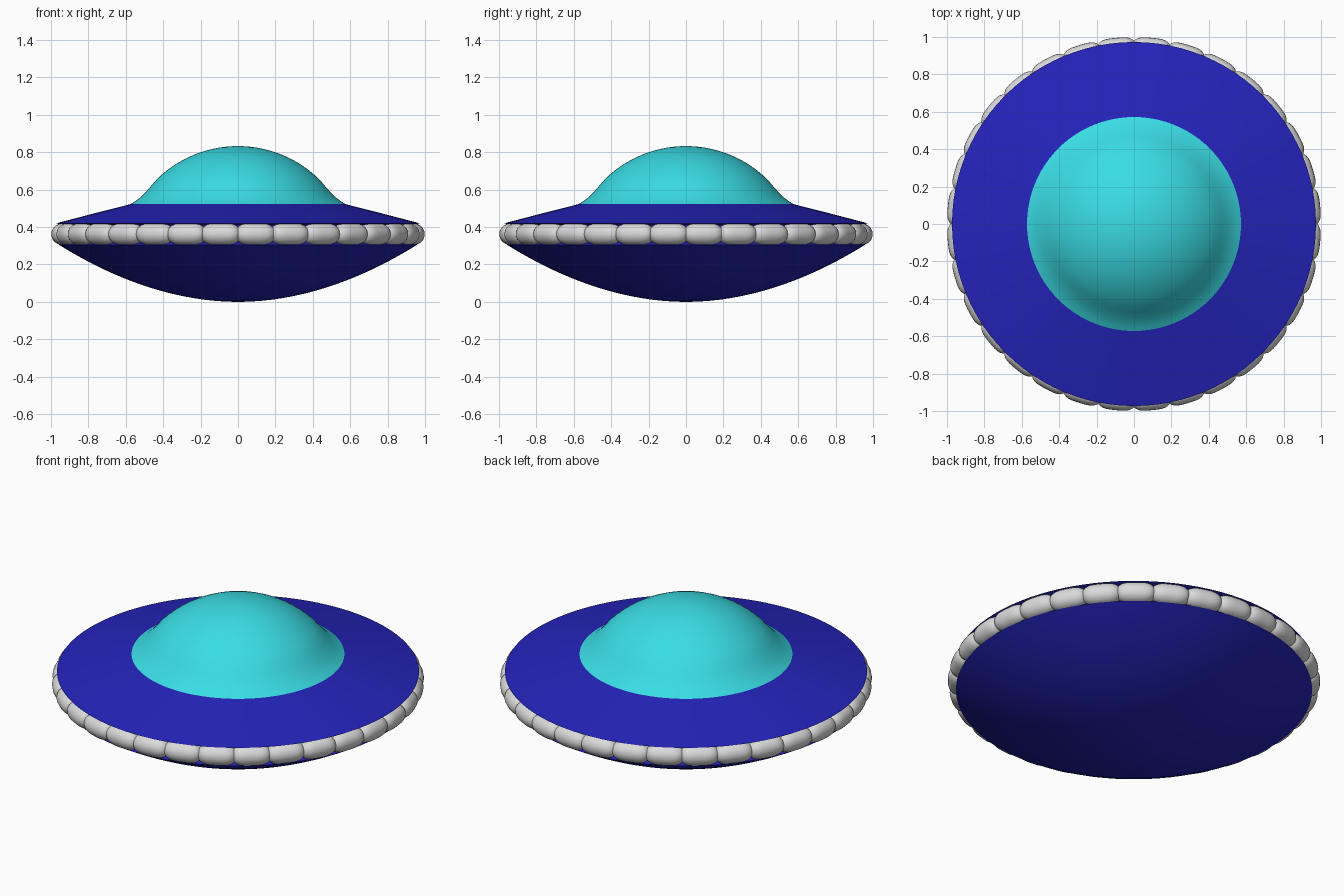
import bpy, bmesh, math
from mathutils import Matrix

if "Cube" in bpy.data.objects:
    bpy.data.objects.remove(bpy.data.objects["Cube"])


def material(name, rgb, rough=0.5):
    m = bpy.data.materials.new(name)
    m.use_nodes = True
    m.diffuse_color = (*rgb, 1)
    bsdf = m.node_tree.nodes["Principled BSDF"]
    bsdf.inputs["Base Color"].default_value = (*rgb, 1)
    bsdf.inputs["Roughness"].default_value = rough
    return m


blue = material("deep blue", (0.018, 0.017, 0.50))
cyan = material("cyan glass", (0.042, 0.72, 0.78))
grey = material("light grey", (0.70, 0.70, 0.70))


def finish(name, bm, mat, angle=30):
    bmesh.ops.recalc_face_normals(bm, faces=bm.faces)
    me = bpy.data.meshes.new(name)
    bm.to_mesh(me)
    bm.free()
    me.materials.append(mat)
    ob = bpy.data.objects.new(name, me)
    bpy.context.collection.objects.link(ob)
    bpy.ops.object.select_all(action="DESELECT")
    ob.select_set(True)
    bpy.context.view_layer.objects.active = ob
    bpy.ops.object.shade_smooth_by_angle(angle=math.radians(angle))
    return ob


def loft(bm, rings, closed_profile=False):
    """Skin rings of equal size; a ring of one vertex is a pole."""
    for a, b in zip(rings, rings[1:]):
        n = max(len(a), len(b))
        for i in range(n):
            j = (i + 1) % n
            quad = [a[i % len(a)], a[j % len(a)], b[j % len(b)], b[i % len(b)]]
            bm.faces.new(list(dict.fromkeys(quad)))


def lathe(name, profile, mat, segments=96):
    bm = bmesh.new()
    rings = []
    for r, z in profile:
        n = segments if r > 0 else 1
        rings.append([bm.verts.new((r * math.cos(math.tau * i / n),
                                    r * math.sin(math.tau * i / n), z))
                      for i in range(n)])
    loft(bm, rings)
    return finish(name, bm, mat)


# Saucer hull: bowl underside, recessed rim channel, sloping upper deck
BOWL_R, BOWL_Z = 0.957, 0.305
bowl = [(BOWL_R * k / 16, BOWL_Z * (k / 16) ** 1.95) for k in range(17)]
lathe("saucer_hull", bowl + [(0.93, 0.32), (0.93, 0.41), (0.973, 0.42),
                             (0.77, 0.473), (0.565, 0.525)], blue)

# Dome: spherical cap that flares out to its base
R, TOP = 0.62, 0.833
cap = []
for k in range(15):
    a = math.radians(45) * k / 14
    cap.append((R * math.sin(a), TOP - R + R * math.cos(a)))
flare = [(0.470, 0.614), (0.498, 0.583), (0.525, 0.557), (0.55, 0.538), (0.572, 0.524)]
lathe("dome", cap + flare, cyan)

# Rim lights: rounded pods laid end to end around the channel
COUNT, HALF_LEN, RAD = 32, 0.108, 0.0585
bm = bmesh.new()
for c in range(COUNT):
    turn = Matrix.Rotation(math.tau * (c + 0.5) / COUNT, 4, "Z")
    place = turn @ Matrix.Translation((1.0 - RAD, 0, 0.3625))
    rings = []
    for k in range(17):
        t = -math.cos(math.pi * k / 16)
        r = RAD * math.sqrt(max(0, 1 - abs(t) ** 3.6))
        n = 20 if 0 < k < 16 else 1
        rings.append([bm.verts.new(place @ Matrix.Translation((
            r * math.cos(math.tau * i / n), t * HALF_LEN,
            r * math.sin(math.tau * i / n))).translation) for i in range(n)])
    loft(bm, rings)
finish("rim_lights", bm, grey, 60)
